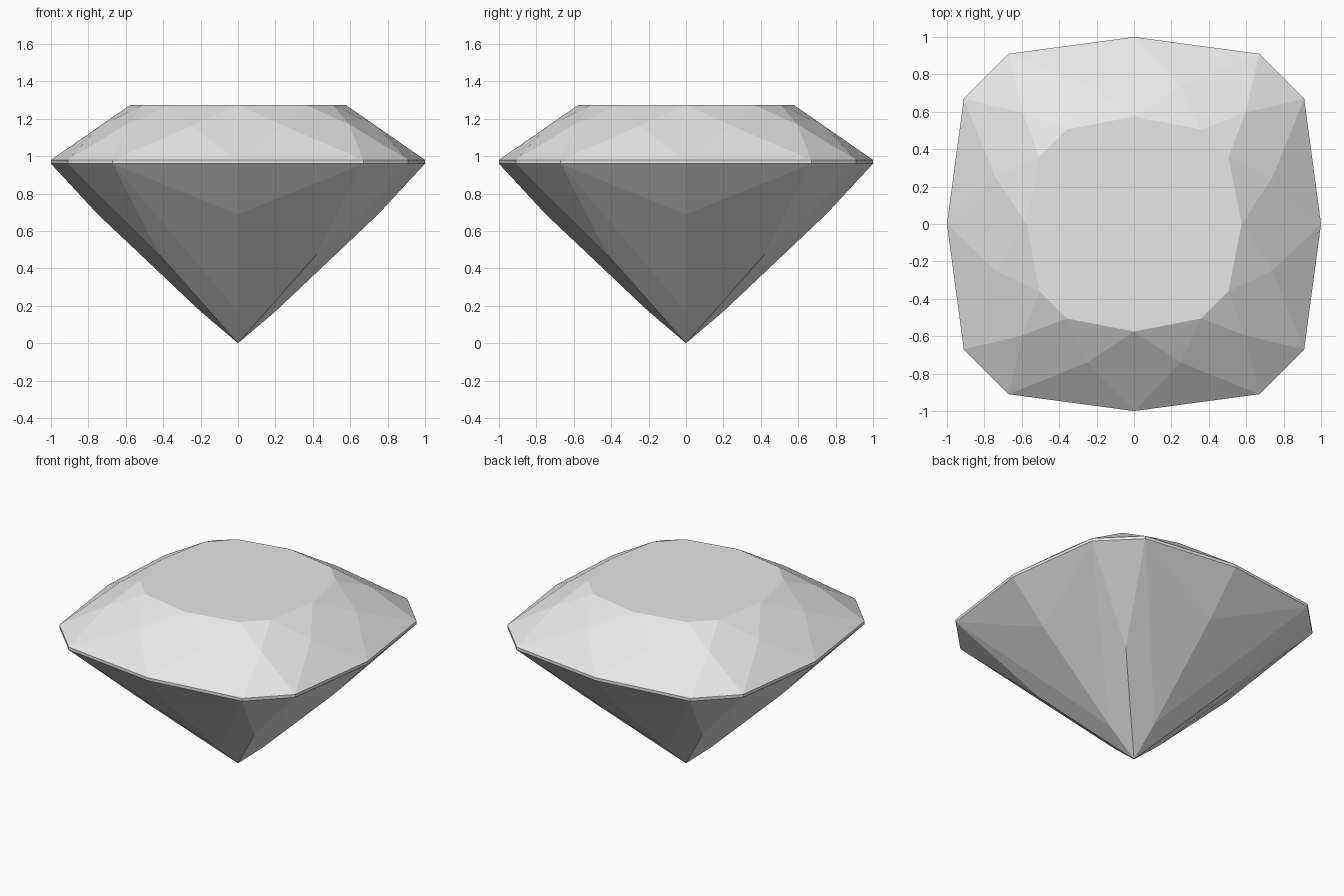
import bpy
import bmesh
from mathutils import Matrix, Vector

cube = bpy.data.objects.get("Cube")
if cube:
    bpy.data.objects.remove(cube)

# One flat colour for the whole gem
grey = bpy.data.materials.new("pale_grey")
grey.use_nodes = True
colour = (0.8, 0.8, 0.8, 1.0)
grey.diffuse_color = colour
for node in grey.node_tree.nodes:
    if node.type == "BSDF_PRINCIPLED":
        node.inputs["Base Color"].default_value = colour

GIRDLE_LOW, GIRDLE_HIGH, TABLE = 0.96, 0.98, 1.275


def ring(points):
    """Repeat one quadrant of points around the vertical axis."""
    turns = [Matrix.Rotation(q * 1.5707963, 3, "Z") for q in range(4)]
    return [turn @ Vector(p) for turn in turns for p in points]


def outline(points, z):
    return ring([(x, y, z) for x, y in points])


def build(name, facets):
    """Make a flat-shaded object from facets given as corner lists."""
    bm = bmesh.new()
    for corners in facets:
        bm.faces.new([bm.verts.new(c) for c in corners])
    bmesh.ops.remove_doubles(bm, verts=bm.verts, dist=0.0005)
    bmesh.ops.recalc_face_normals(bm, faces=bm.faces)
    mesh = bpy.data.meshes.new(name)
    bm.to_mesh(mesh)
    bm.free()
    # Open shells: make sure the normals point away from the gem's middle
    middle = Vector((0, 0, 0.9))
    if sum((p.center - middle).dot(p.normal) for p in mesh.polygons) < 0:
        mesh.flip_normals()
    mesh.materials.append(grey)
    obj = bpy.data.objects.new(name, mesh)
    bpy.context.collection.objects.link(obj)
    return obj


# Cushion-shaped outlines, one quadrant each
girdle_quarter = [(0, -1), (0.67, -0.91), (0.91, -0.67)]
table_quarter = [(0, -0.575), (0.36, -0.505), (0.505, -0.36)]
upper = outline(girdle_quarter, GIRDLE_HIGH)
lower = outline(girdle_quarter, GIRDLE_LOW)
table = outline(table_quarter, TABLE)
star = ring([(0.25, -0.74, 1.16), (0.595, -0.595, 1.17), (0.74, -0.25, 1.16)])
count = len(upper)

# Crown: table, star facets, kites and upper girdle facets
crown = [table]
for i in range(count):
    j = (i + 1) % count
    crown.append([table[i], table[j], star[i]])
    crown.append([table[i], star[i], upper[i], star[i - 1]])
    crown.append([star[i], upper[j], upper[i]])
build("crown", crown)

# Girdle: thin band around the widest part
build("girdle", [[lower[i - 1], lower[i], upper[i], upper[i - 1]]
                 for i in range(count)])

# Pavilion: lower facets meeting at the culet
culet = Vector((0, 0, 0))
side = ring([(0, -0.75, 0.69)])
keel = ring([(0, -0.2, 0.17)])
corner = ring([(0.42, -0.42, 0.474)])
pavilion = []
for q in range(4):
    mid, right, next_right = lower[3 * q:3 * q + 3]
    left = lower[3 * q - 1]
    pavilion.append([right, next_right, corner[q]])
    for end, inner in ((right, corner[q]), (left, corner[q - 1])):
        pavilion.append([mid, end, side[q]])
        pavilion.append([side[q], end, keel[q]])
        pavilion.append([keel[q], end, inner, culet])
build("pavilion", pavilion)
